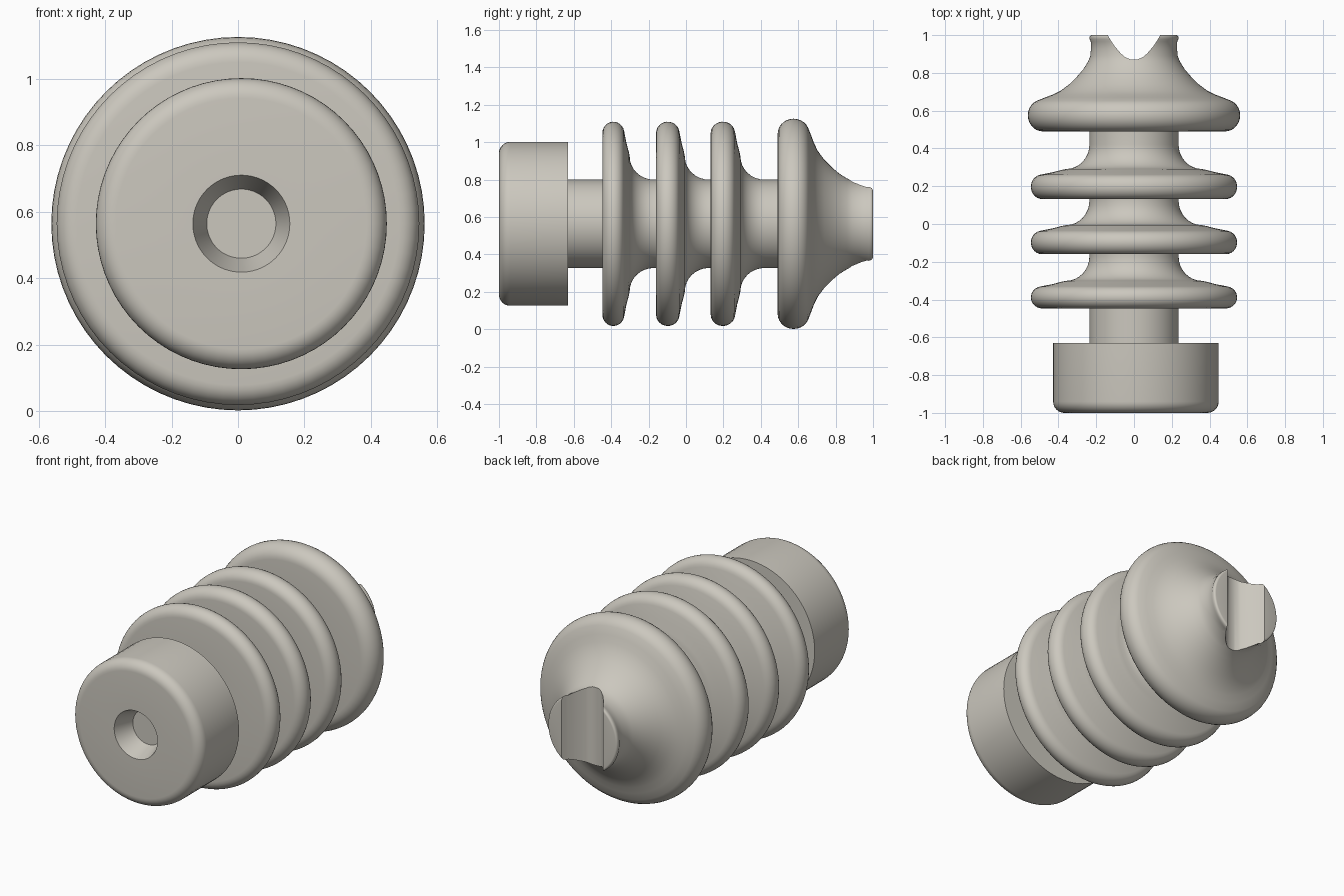
import bpy, bmesh, math

if "Cube" in bpy.data.objects:
    bpy.data.objects.remove(bpy.data.objects["Cube"])

CZ = 0.564       # height of the axis
SHAFT = 0.236    # shaft radius
SEG = 72

mat = bpy.data.materials.new("warm grey")
mat.diffuse_color = (0.60, 0.575, 0.515, 1)
mat.use_nodes = True
mat.node_tree.nodes["Principled BSDF"].inputs["Base Color"].default_value = mat.diffuse_color


def mesh_object(name, bm):
    bmesh.ops.recalc_face_normals(bm, faces=bm.faces)
    me = bpy.data.meshes.new(name)
    bm.to_mesh(me)
    bm.free()
    ob = bpy.data.objects.new(name, me)
    bpy.context.collection.objects.link(ob)
    me.materials.append(mat)
    return ob


def lathe(name, profile, cx):
    """Spin (y, radius) points about the y axis through (cx, CZ)."""
    bm = bmesh.new()
    vs = [bm.verts.new((cx + r, y, CZ)) for y, r in profile]
    es = [bm.edges.new(p) for p in zip(vs, vs[1:])]
    bmesh.ops.spin(bm, geom=vs + es, cent=(cx, 0, CZ), axis=(0, 1, 0),
                   angle=math.tau, steps=SEG, use_merge=False)
    bmesh.ops.remove_doubles(bm, verts=bm.verts, dist=1e-5)
    return mesh_object(name, bm)


def arc(cy, cr, ry, rr, a0, a1, n=8):
    """Elliptical arc; 0 degrees points along +y, 90 degrees outward."""
    out = []
    for i in range(n + 1):
        a = math.radians(a0 + (a1 - a0) * i / n)
        out.append((cy + ry * math.cos(a), cr + rr * math.sin(a)))
    return out


def smooth(ob, angle=32):
    bpy.ops.object.select_all(action='DESELECT')
    ob.select_set(True)
    bpy.context.view_layer.objects.active = ob
    bpy.ops.object.shade_smooth_by_angle(angle=math.radians(angle))


# End cap with rounded front rim and tapered blind hole
cap = lathe("end_cap", [(-0.88, 0), (-0.88, 0.104), (-1, 0.146)]
            + arc(-0.94, 0.378, 0.06, 0.06, 180, 90)
            + [(-0.63, 0.438), (-0.63, 0)], 0.01)

# Ribbed body: three flared ribs
profile = [(-0.64, 0), (-0.64, SHAFT)]
for y0, t in ((-0.447, 0.117), (-0.16, 0.125), (0.132, 0.13)):
    profile += [(y0, SHAFT)]
    profile += arc(y0 + t / 2, 0.486, t / 2, 0.06, 180, 10, 12)
    profile += [(y0 + t + 0.012, 0.43), (y0 + t + 0.024, 0.385)]
    # concave flare back to the shaft
    ys = y0 + t + 0.029
    profile += arc(ys + 0.13, 0.36, 0.13, 0.36 - SHAFT, 180, 270)

# Large end rib, concave shoulder and neck
profile += [(0.49, SHAFT)] + arc(0.575, 0.482, 0.085, 0.08, 180, 25, 12)
profile += [(0.67, 0.47), (0.685, 0.43), (0.705, 0.389), (0.74, 0.342),
            (0.78, 0.302), (0.82, 0.268), (0.86, 0.243), (0.89, 0.231),
            (0.93, 0.228), (0.965, 0.229), (0.978, 0.235)]
profile += arc(0.988, 0.223, 0.012, 0.012, 90, 0, 4) + [(1.0, 0)]
body = lathe("ribbed_body", profile, 0)

# Wire groove cut vertically through the tip
half = [(0.15, 1.05), (0.139, 1.0), (0.125, 0.975), (0.1, 0.938),
        (0.07, 0.903), (0.045, 0.882), (0.02, 0.872)]
outline = half + [(-x, y) for x, y in reversed(half)]
bm = bmesh.new()
base = bm.faces.new([bm.verts.new((x, y, 0.1)) for x, y in outline])
ext = bmesh.ops.extrude_face_region(bm, geom=[base])
bmesh.ops.translate(bm, vec=(0, 0, 0.93),
                    verts=[v for v in ext["geom"] if isinstance(v, bmesh.types.BMVert)])
cutter = mesh_object("groove_cutter", bm)
cutter.hide_render = True

mod = body.modifiers.new("groove", 'BOOLEAN')
mod.operation = 'DIFFERENCE'
mod.solver = 'EXACT'
mod.object = cutter
bpy.context.view_layer.objects.active = body
bpy.ops.object.modifier_apply(modifier=mod.name)
bpy.data.objects.remove(cutter)

smooth(cap)
smooth(body)
